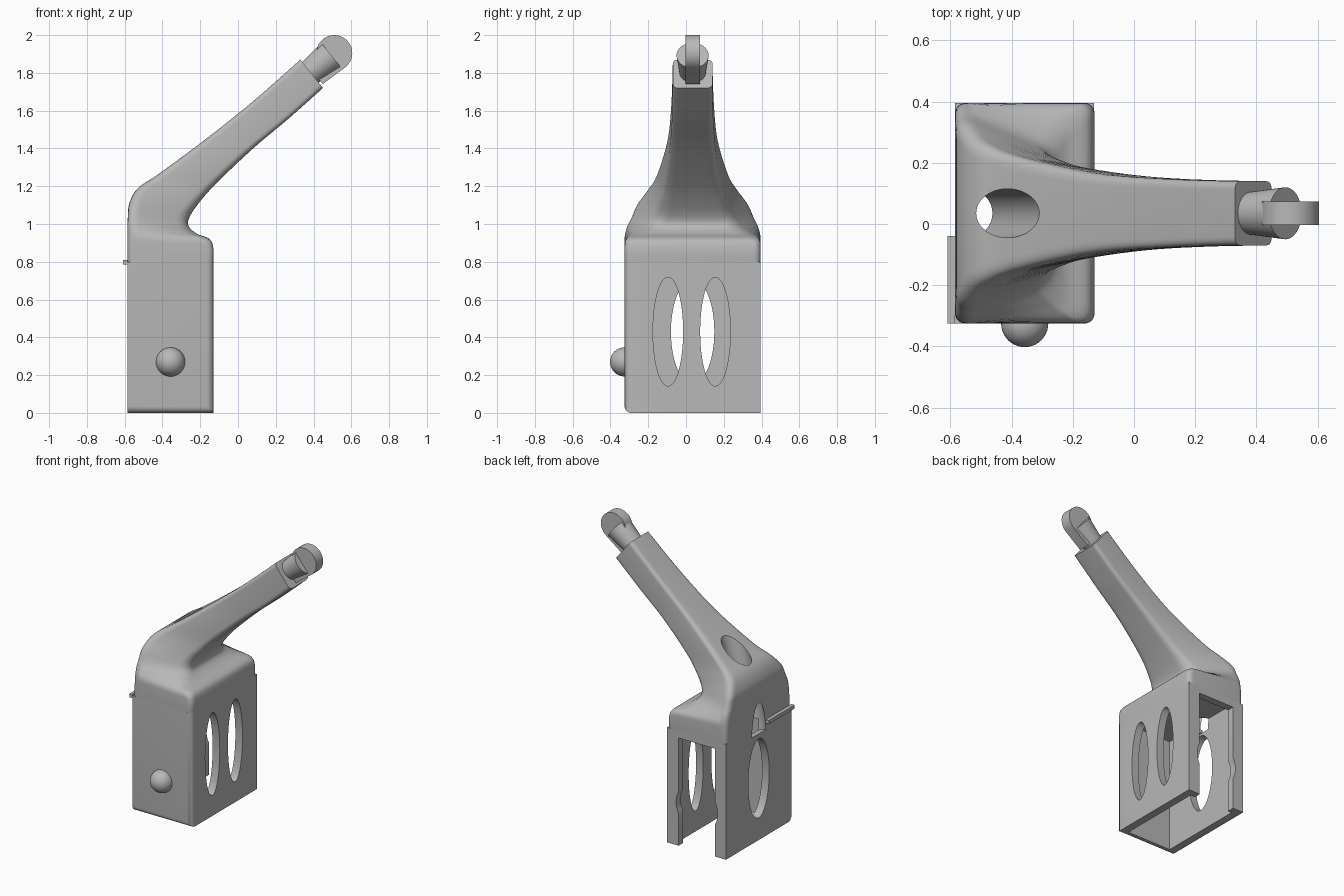
import bpy, bmesh, math
from mathutils import Vector

if "Cube" in bpy.data.objects:
    bpy.data.objects.remove(bpy.data.objects["Cube"])

MID = 0.035  # depth of the symmetry plane

grey = bpy.data.materials.new("plain_grey")
grey.use_nodes = True
grey.diffuse_color = (0.48, 0.48, 0.48, 1)
grey.node_tree.nodes["Principled BSDF"].inputs["Base Color"].default_value = grey.diffuse_color


def finish(name, bm):
    bmesh.ops.recalc_face_normals(bm, faces=bm.faces)
    mesh = bpy.data.meshes.new(name)
    bm.to_mesh(mesh)
    bm.free()
    mesh.materials.append(grey)
    obj = bpy.data.objects.new(name, mesh)
    bpy.context.collection.objects.link(obj)
    return obj


def smooth(obj, angle=35):
    bpy.ops.object.select_all(action='DESELECT')
    obj.select_set(True)
    bpy.context.view_layer.objects.active = obj
    bpy.ops.object.shade_smooth_by_angle(angle=math.radians(angle))


def block_mesh(low, high):
    bm = bmesh.new()
    bmesh.ops.create_cube(bm, size=1)
    low, high = Vector(low), Vector(high)
    for v in bm.verts:
        v.co = (low + high) / 2 + v.co * (high - low)
    return bm


def block(name, low, high):
    return finish(name, block_mesh(low, high))


def rod(name, start, end, r1, r2=None, stretch=1, sides=48):
    """Round or (stretched in local y) oval rod between two points."""
    start, end = Vector(start), Vector(end)
    axis = end - start
    bm = bmesh.new()
    bmesh.ops.create_cone(bm, cap_ends=True, segments=sides, radius1=r1,
                          radius2=r2 or r1, depth=axis.length)
    turn = Vector((0, 0, 1)).rotation_difference(axis)
    for v in bm.verts:
        local = turn @ v.co
        local.z *= stretch
        v.co = (start + end) / 2 + local
    return finish(name, bm)


def cut(obj, cutters):
    for c in cutters:
        m = obj.modifiers.new("cut", 'BOOLEAN')
        m.operation, m.solver, m.object = 'DIFFERENCE', 'EXACT', c
        bpy.context.view_layer.objects.active = obj
        bpy.ops.object.modifier_apply(modifier=m.name)


# Box sleeve, with two rounded edges on the front
LEFT, RIGHT, FRONT, BACK, TOP = -0.585, -0.13, -0.325, 0.395, 0.8
bm = block_mesh((LEFT, FRONT, 0), (RIGHT, BACK, TOP))
rounded = []
for e in bm.edges:
    a, b = (v.co for v in e.verts)
    mid = (a + b) / 2
    on_front = abs(mid.y - FRONT) < 0.01
    if on_front and (mid.z < 0.01 or (mid.x > RIGHT - 0.01 and abs(a.z - b.z) > 0.1)):
        rounded.append(e)
bmesh.ops.bevel(bm, geom=rounded, offset=0.035, segments=6, profile=0.5, affect='EDGES')
sleeve = finish("box_sleeve", bm)

# Solid shoulder flowing into the arm: lower point, upper point, half widths, rounding
sections = [
    (-0.13, 0.80, -0.585, 0.80, 0.36, 0.36, 0.04),
    (-0.13, 0.87, -0.585, 0.88, 0.36, 0.36, 0.04),
    (-0.15, 0.92, -0.585, 0.94, 0.35, 0.36, 0.05),
    (-0.22, 0.95, -0.585, 0.99, 0.29, 0.355, 0.06),
    (-0.262, 0.99, -0.583, 1.04, 0.225, 0.34, 0.07),
    (-0.255, 1.04, -0.575, 1.11, 0.19, 0.31, 0.07),
    (-0.20, 1.12, -0.53, 1.19, 0.165, 0.245, 0.06),
    (-0.11, 1.22, -0.42, 1.265, 0.14, 0.195, 0.05),
    (0.08, 1.40, -0.17, 1.45, 0.118, 0.135, 0.04),
    (0.27, 1.56, 0.08, 1.65, 0.108, 0.113, 0.03),
    (0.45, 1.72, 0.33, 1.87, 0.105, 0.105, 0.03),
]


def blend(a, b, c, d, t):
    return 0.5 * (2 * b + (c - a) * t + (2 * a - 5 * b + 4 * c - d) * t * t
                  + (3 * b - a - 3 * c + d) * t ** 3)


def ring(lx, lz, ux, uz, wl, wu, r):
    corners = [Vector(p) for p in ((lx, MID - wl, lz), (lx, MID + wl, lz),
                                   (ux, MID + wu, uz), (ux, MID - wu, uz))]
    points = []
    for i, p in enumerate(corners):
        a = p + (corners[i - 1] - p).normalized() * r
        b = p + (corners[(i + 1) % 4] - p).normalized() * r
        for k in range(7):
            t = k / 6
            points.append(a * (1 - t) ** 2 + p * 2 * t * (1 - t) + b * t * t)
    return points


STEPS = 5
last = len(sections) - 1
rows = []
for i in range(last):
    near = [sections[min(max(i + k, 0), last)] for k in (-1, 0, 1, 2)]
    for s in range(STEPS):
        rows.append([blend(*q, s / STEPS) for q in zip(*near)])
rows.append(sections[-1])
bm = bmesh.new()
loops = [[bm.verts.new(p) for p in ring(*row)] for row in rows]
for a, b in zip(loops, loops[1:]):
    for j in range(len(a)):
        k = (j + 1) % len(a)
        bm.faces.new((a[j], a[k], b[k], b[j]))
bm.faces.new(loops[0])
bm.faces.new(loops[-1])
arm = finish("shoulder_and_arm", bm)

# Openings of the sleeve: cavity, back slot with round notches, oval windows
cavity = block("cavity_cutter", (-0.53, -0.275, -0.1), (-0.185, 0.345, 0.9))
slot = block("slot_cutter", (-0.50, 0.3, -0.1), (-0.22, 0.5, 0.75))
notch = rod("notch_cutter", (-0.36, 0.3, 0.3), (-0.36, 0.5, 0.3), 0.16)
windows = [rod("window_cutter", (-0.25, y, 0.43), (0, y, 0.43), 0.08, stretch=3.6)
           for y in (-0.095, 0.155)]
windows.append(rod("window_cutter", (-0.7, MID, 0.43), (-0.45, MID, 0.43), 0.115, stretch=2.4))

# Cable tunnel through the shoulder and two holes through the arm
centre, lean = Vector((-0.443, MID, 1.165)), Vector((0.27, 0, 0.96))
tunnel = rod("tunnel_cutter", centre - lean * 0.45, centre + lean * 0.4, 0.08)
holes = []
for x, z in ((-0.04, 1.55), (0.2, 1.76)):
    top, across = Vector((x, MID, z)), Vector((0.12, 0, -0.16))
    holes.append(rod("hole_cutter", top - across, top + across * 2, 0.052))

cut(sleeve, [cavity, slot, notch, *windows, tunnel])
cut(arm, [tunnel, *holes])
for c in [cavity, slot, notch, tunnel, *windows, *holes]:
    bpy.data.objects.remove(c)
smooth(sleeve)
smooth(arm)

# Round button on the front
bm = bmesh.new()
bmesh.ops.create_uvsphere(bm, u_segments=40, v_segments=20, radius=0.077)
bmesh.ops.translate(bm, verts=bm.verts, vec=(-0.357, FRONT, 0.27))
bmesh.ops.bisect_plane(bm, geom=bm.verts[:] + bm.edges[:] + bm.faces[:],
                       plane_co=(0, FRONT + 0.02, 0), plane_no=(0, 1, 0), clear_outer=True)
smooth(finish("front_button", bm))

# Flared stub at the end of the arm
ahead, up = Vector((0.78, 0, 0.625)), Vector((-0.625, 0, 0.78))
hub = Vector((0.51, MID, 1.905))
smooth(rod("tip_stub", hub - ahead * 0.18, hub - ahead * 0.02, 0.068, 0.085))

# Rounded upright plate set into the stub
outline = [(-0.15, 0), (-0.15, -0.09)]
for k in range(31):
    a = math.radians(-90 + 7 * k)
    outline.append((0.095 * math.cos(a), 0.095 * math.sin(a)))
bm = bmesh.new()
half = Vector((0, 0.038, 0))
face = bm.faces.new([bm.verts.new(hub - half + ahead * u + up * v) for u, v in outline])
new = bmesh.ops.extrude_face_region(bm, geom=[face])["geom"]
bmesh.ops.translate(bm, verts=[g for g in new if isinstance(g, bmesh.types.BMVert)], vec=half * 2)
smooth(finish("tip_plate", bm))

# Thin ledge on the side wall
block("side_ledge", (-0.61, FRONT, 0.785), (LEFT, -0.04, 0.81))
